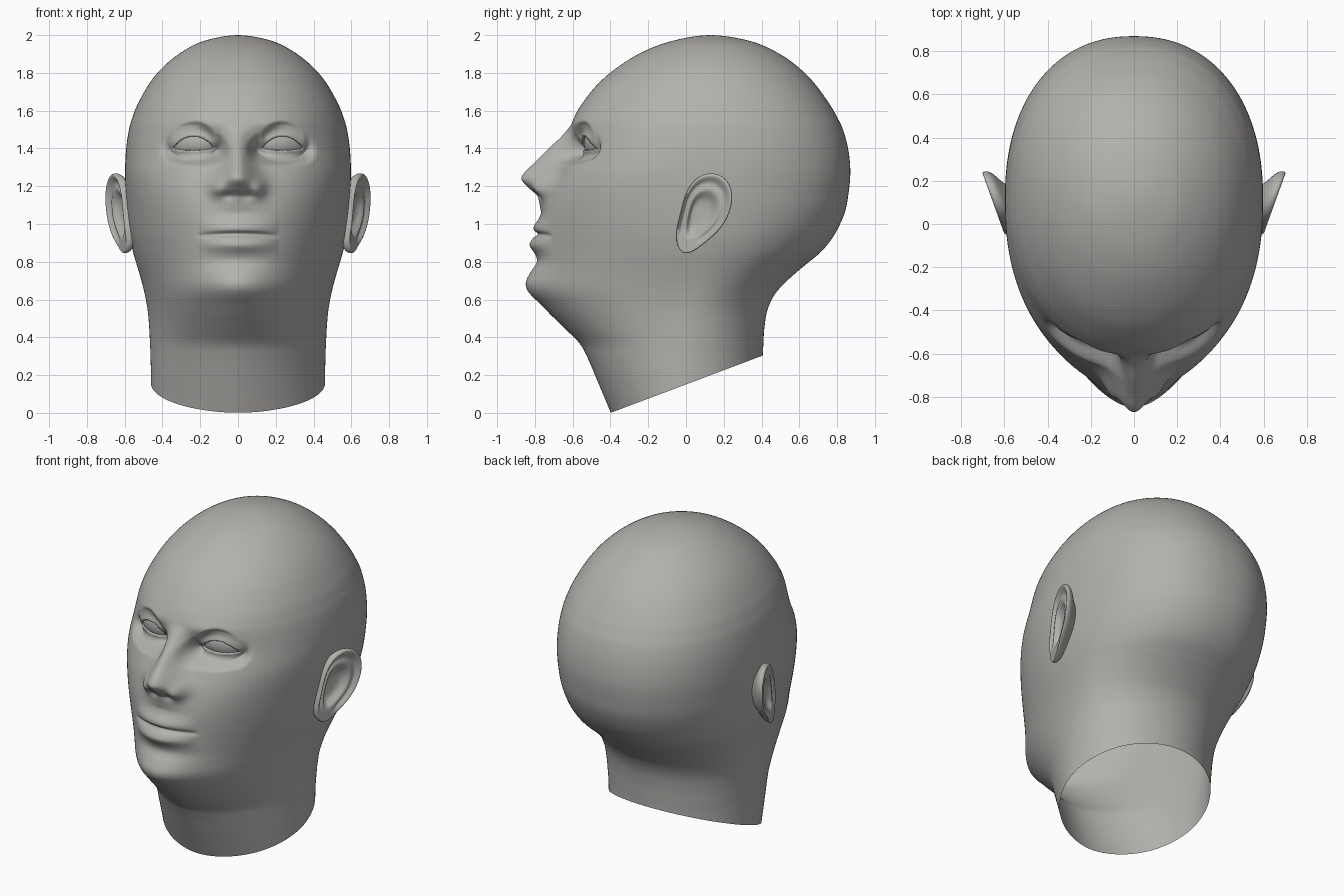
import bpy, bmesh, math

if "Cube" in bpy.data.objects:
    bpy.data.objects.remove(bpy.data.objects["Cube"])

clay = bpy.data.materials.new("warm_grey_clay")
clay.diffuse_color = (0.45, 0.44, 0.42, 1)
clay.use_nodes = True
clay.node_tree.nodes["Principled BSDF"].inputs["Base Color"].default_value = clay.diffuse_color


def finish(name, bm):
    bmesh.ops.remove_doubles(bm, verts=bm.verts, dist=1e-5)
    bmesh.ops.recalc_face_normals(bm, faces=bm.faces)
    for f in bm.faces:
        f.smooth = True
    me = bpy.data.meshes.new(name)
    bm.to_mesh(me)
    bm.free()
    me.materials.append(clay)
    ob = bpy.data.objects.new(name, me)
    bpy.context.collection.objects.link(ob)
    return ob


def clamp(v, a=0.0, b=1.0):
    return max(a, min(b, v))


def smooth(v):
    v = clamp(v)
    return v * v * (3 - 2 * v)


def interp(keys, x):
    """Cubic interpolation through (position, value) keys."""
    if x <= keys[0][0]:
        return keys[0][1]
    if x >= keys[-1][0]:
        return keys[-1][1]
    i = max(k for k in range(len(keys) - 1) if keys[k][0] <= x)

    def slope(k):
        if k in (0, len(keys) - 1):
            return 0
        a, b = keys[k - 1], keys[k + 1]
        return (b[1] - a[1]) / (b[0] - a[0])
    (x0, y0), (x1, y1) = keys[i], keys[i + 1]
    d = x1 - x0
    t = (x - x0) / d
    return (y0 * (1 + 2 * t) * (1 - t) ** 2 + y1 * t * t * (3 - 2 * t)
            + d * (slope(i) * t * (1 - t) ** 2 - slope(i + 1) * t * t * (1 - t)))


def bump(x, z, cx, cz, sx, sz):
    return math.exp(-0.5 * (((x - cx) / sx) ** 2 + ((z - cz) / sz) ** 2))


# Head profile rows: height, front y, back y, half width
ROWS = [(-.03, -.385, .407, .455), (.16, -.465, .407, .46), (.30, -.525, .407, .463),
        (.37, -.565, .41, .466), (.45, -.645, .415, .47), (.54, -.735, .43, .478),
        (.62, -.798, .465, .492), (.68, -.818, .515, .506), (.74, -.815, .58, .523),
        (.79, -.808, .64, .538), (.86, -.797, .722, .558), (.95, -.785, .79, .577),
        (1.06, -.766, .84, .589), (1.16, -.732, .86, .595), (1.28, -.677, .87, .598),
        (1.40, -.63, .858, .592), (1.50, -.61, .831, .577), (1.56, -.592, .803, .56),
        (1.63, -.555, .763, .533), (1.74, -.468, .684, .472), (1.83, -.362, .595, .398),
        (1.91, -.232, .479, .298), (1.97, -.07, .335, .177), (2.0, .13, .13, 0)]
GHOST = (1.97, .335, -.07, -.177)
SQUARE = [(0, 1.8), (.3, 1.8), (.5, 1.74), (.7, 1.75), (.9, 1.85), (1.06, 2.0),
          (1.26, 2.25), (1.4, 2.18), (1.52, 2.12), (1.7, 2.1), (2, 2)]
CENTRE = [(.2, 0), (.5, .025), (.7, .07), (.95, .1), (1.6, .12), (2, .13)]
BACK_SQUARE = [(.4, 2), (.8, 2.05), (1.2, 2.22), (1.6, 2.18), (2, 2)]
NOSE = [(1.05, 0), (1.09, .015), (1.13, .037), (1.15, .052), (1.19, .112), (1.235, .173),
        (1.27, .176), (1.325, .143), (1.405, .094), (1.47, .04), (1.54, 0)]
NOSE_W = [(1.1, .08), (1.2, .08), (1.27, .066), (1.35, .049), (1.45, .042)]

# Eyeball: a flattened ellipsoid, turned a little outwards
EX, EY, EZ = .235, -.435, 1.43
AX, AY, AZ = .14, .10, .10


def eye_front(x, z):
    q = 1 - ((x - EX) / AX) ** 2 - ((z - EZ) / AZ) ** 2
    return EY - AY * math.sqrt(max(q, .04)) + .25 * (x - EX)


def eye_opening(x, z):
    """Signed distance-like value, negative inside the lids."""
    u = (x - EX) / .108
    if abs(u) >= 1:
        return math.hypot((abs(u) - 1) * .108, z - 1.397)
    k = 1 - u * u
    return max(z - 1.397 - .07 * k ** .8, 1.397 - .01 * k - z)


def face(x, y, z):
    """Moves a point on the plain head to shape chin, nose, lips, brow and lids."""
    x = abs(x)
    if z < .45 or z > 1.75 or x > .52:
        return y
    d = interp(NOSE, z) * math.exp(-.5 * (x / interp(NOSE_W, z)) ** 2)
    d += .04 * bump(x, z, .107, 1.185, .028, .034)       # nostril wings
    d -= .010 * bump(x, z, .05, 1.15, .022, .016)        # nostrils
    d += .031 * bump(x, z, 0, .672, .15, .052)           # chin
    d -= .018 * bump(x, z, 0, .80, .12, .03)             # hollow under the lip
    e = max(0, 1 - (x / .215) ** 2)
    d += e * .026 * math.exp(-.5 * ((z - .982) / .028) ** 2)
    d += e * .035 * math.exp(-.5 * ((z - .893) / .028) ** 2)
    line = .937 + .01 * e
    d -= .020 * math.sqrt(e) * math.exp(-.5 * ((z - line) / .009) ** 2)
    d += .010 * bump(x, z, .2, 1.53, .12, .035)          # brow
    d -= .026 * bump(x, z, .155, 1.46, .075, .034)       # eye socket
    y -= d
    f = eye_opening(x, z)
    if f < .09:
        s = eye_front(x, z)
        lid = s - .014
        if f < 0:
            y = lid + .05 * min(1, -f / .012)
        else:
            y = lid + (y - lid) * smooth(f / .09)
    return y


# Head and neck: lofted rings, then cut by the slanted neck plane
def ring_levels():
    pts = [ROWS[0]] + ROWS + [GHOST]
    for i in range(len(ROWS) - 1):
        a, b, c, d = pts[i:i + 4]
        dz = c[0] - b[0]
        n = max(6, math.ceil(dz / (.0065 if .74 <= b[0] < 1.56 else .016)))
        for k in range(n):
            t = k / n
            yield [.5 * (2 * q + (r - p) * t + (2 * p - 5 * q + 4 * r - s) * t * t
                         + (3 * q - p - 3 * r + s) * t ** 3)
                   for p, q, r, s in zip(a, b, c, d)]
    yield list(ROWS[-1])


FRONT, BACK = 190, 80
bm = bmesh.new()
rings = []
for z, yf, yb, w in ring_levels():
    p, pb = interp(SQUARE, z), interp(BACK_SQUARE, z)
    yc = clamp(interp(CENTRE, z), yf, yb)
    low = .01 ** (p / 2)
    ring = []
    for i in range(FRONT):
        s = math.sin(math.pi * (i / FRONT - .5))
        q = ((s * s + .01) ** (p / 2) - low) / (1.01 ** (p / 2) - low)
        y = yc - (yc - yf) * max(0, 1 - q) ** (1 / p)
        ring.append(bm.verts.new((w * s, face(w * s, y, z), z)))
    for i in range(BACK):
        s = math.sin(math.pi * (.5 - i / BACK))
        y = yc + (yb - yc) * max(0, 1 - abs(s) ** pb) ** (1 / pb)
        ring.append(bm.verts.new((w * s, y, z)))
    rings.append(ring)
N = FRONT + BACK
for lo, hi in zip(rings, rings[1:]):
    for i in range(N):
        j = (i + 1) % N
        bm.faces.new((lo[i], lo[j], hi[j], hi[i]))
bmesh.ops.bisect_plane(bm, geom=bm.verts[:] + bm.edges[:] + bm.faces[:], dist=1e-6,
                       plane_co=(0, -.40, 0), plane_no=(0, -.305, .81), clear_inner=True)
finish("head_and_neck", bm)

# Ear rings: radius fraction and outward height, from the bowl over the rim to the back
EAR = [(.1, -.03), (.28, -.03), (.44, -.022), (.56, .004), (.66, .006), (.77, -.006),
       (.86, .010), (.94, .022), (1.0, .012), (1.0, -.012), (.92, -.034), (.68, -.06), (.5, -.11)]


def ear(name, side):
    bm = bmesh.new()
    n, tilt = 36, math.radians(20)
    loops = []
    for k, (r, h) in enumerate(EAR):
        loop = []
        for i in range(n):
            a = 2 * math.pi * i / n
            u = .122 * math.cos(a) * (1 + .26 * math.sin(a)) * r - .02 * (1 - r)
            v = .222 * math.sin(a) * r - .02 * (1 - r)
            y = .094 + u * math.cos(tilt) + v * math.sin(tilt)
            y -= .03 * smooth(-v / .2)                   # lobe leans forward
            z = 1.055 - u * math.sin(tilt) + v * math.cos(tilt)
            hh = h
            if k < 8:                                    # plain ear lobe
                hh += (.010 - h) * smooth((-v - .10) / .06)
            x = .588 + .36 * (y + .03) + hh
            loop.append(bm.verts.new((side * x, y, z)))
        loops.append(loop)
    for lo, hi in zip(loops, loops[1:]):
        for i in range(n):
            j = (i + 1) % n
            bm.faces.new((lo[i], lo[j], hi[j], hi[i]))
    bm.faces.new(loops[0])
    bm.faces.new(loops[-1])
    ob = finish(name, bm)
    ob.modifiers.new("round", 'SUBSURF').levels = 2
    ob.modifiers["round"].render_levels = 2


def eyeball(name, side):
    bm = bmesh.new()
    bmesh.ops.create_uvsphere(bm, u_segments=48, v_segments=32, radius=1)
    for v in bm.verts:
        x, y, z = v.co
        v.co = (side * (EX + AX * x), EY + AY * y + .25 * AX * x, EZ + AZ * z)
    finish(name, bm)


for label, side in (("right", 1), ("left", -1)):
    ear(label + "_ear", side)
    eyeball(label + "_eye", side)
